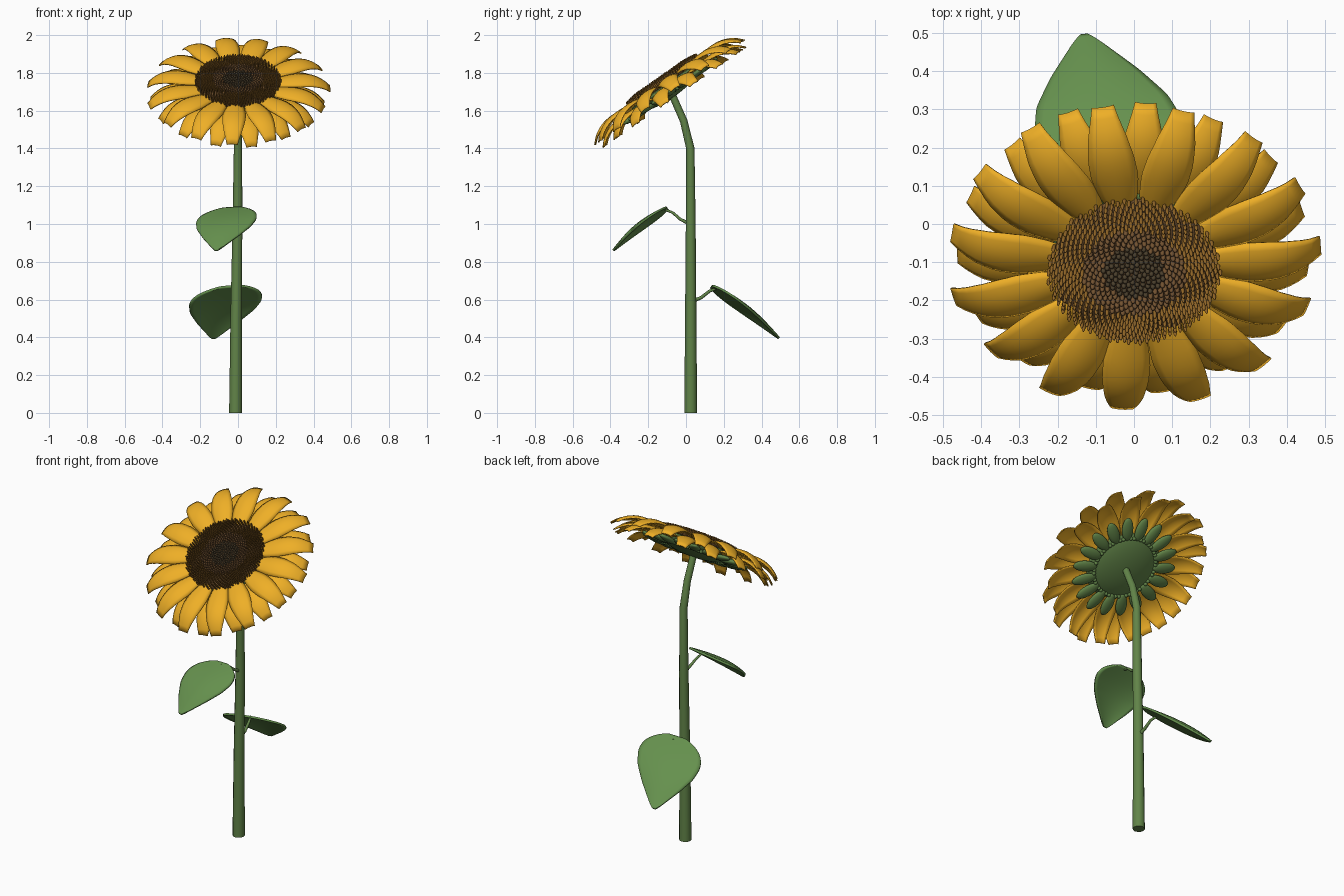
import bpy, bmesh, math, random
from mathutils import Matrix, Vector

if "Cube" in bpy.data.objects:
    bpy.data.objects.remove(bpy.data.objects["Cube"])

random.seed(4)
HEAD = Matrix.Translation((0, -0.113, 1.745)) @ Matrix.Rotation(math.radians(35), 4, 'X')


def material(name, rgb):
    m = bpy.data.materials.new(name)
    m.diffuse_color = (*rgb, 1)
    m.use_nodes = True
    m.node_tree.nodes["Principled BSDF"].inputs["Base Color"].default_value = m.diffuse_color
    return m


YELLOW = material("petal_yellow", (0.86, 0.43, 0.02))
LEAF = material("leaf_green", (0.13, 0.28, 0.075))
STEM = material("stem_green", (0.12, 0.23, 0.065))
DARK = material("seed_dark", (0.07, 0.05, 0.025))
BROWN = material("seed_brown", (0.17, 0.085, 0.03))
GOLD = material("seed_gold", (0.28, 0.13, 0.02))


def finish(bm, name, mat, matrix=Matrix.Identity(4), thick=0, subsurf=0):
    for f in bm.faces:
        f.smooth = True
    me = bpy.data.meshes.new(name)
    bm.to_mesh(me)
    bm.free()
    me.materials.append(mat)
    ob = bpy.data.objects.new(name, me)
    bpy.context.collection.objects.link(ob)
    ob.matrix_world = matrix
    if subsurf:
        ob.modifiers.new("subsurf", 'SUBSURF').levels = subsurf
        ob.modifiers["subsurf"].render_levels = subsurf
    if thick:
        s = ob.modifiers.new("solidify", 'SOLIDIFY')
        s.thickness = thick
        s.offset = 0
    return ob


def sheet(bm, fn, nt, nu):
    """Grid surface from fn(t, u), t in 0..1 along, u in -1..1 across."""
    rows = [[bm.verts.new(fn(i / nt, 2 * j / nu - 1)) for j in range(nu + 1)]
            for i in range(nt + 1)]
    for a, b in zip(rows, rows[1:]):
        for j in range(nu):
            bm.faces.new((a[j], b[j], b[j + 1], a[j + 1]))


def lookup(table, t):
    for (t0, w0), (t1, w1) in zip(table, table[1:]):
        if t <= t1:
            return w0 + (w1 - w0) * (t - t0) / (t1 - t0)
    return table[-1][1]


def tube(name, points, mat):
    cu = bpy.data.curves.new(name, 'CURVE')
    cu.dimensions = '3D'
    cu.bevel_depth = 1
    cu.bevel_resolution = 4
    cu.use_fill_caps = True
    sp = cu.splines.new('POLY')
    sp.points.add(len(points) - 1)
    for p, (x, y, z, r) in zip(sp.points, points):
        p.co = (x, y, z, 1)
        p.radius = r
    cu.materials.append(mat)
    ob = bpy.data.objects.new(name, cu)
    bpy.context.collection.objects.link(ob)


# stem and leaf stalks
tube("stem", [(-0.013, 0.025, 0, 0.034), (-0.01, 0.025, 0.5, 0.03), (-0.003, 0.025, 1.0, 0.026),
              (0, 0.023, 1.4, 0.022), (0, -0.012, 1.545, 0.02), (0, -0.08, 1.70, 0.019)], STEM)
tube("upper_leaf_stalk", [(0, 0.02, 1.0, 0.009), (-0.005, -0.03, 1.025, 0.008),
                          (-0.02, -0.07, 1.06, 0.007), (-0.03, -0.12, 1.08, 0.006)], STEM)
tube("lower_leaf_stalk", [(-0.01, 0.03, 0.59, 0.01), (-0.01, 0.08, 0.61, 0.009),
                          (-0.015, 0.125, 0.645, 0.008), (-0.03, 0.165, 0.66, 0.006)], STEM)

# leaves: rounded base tapering to a point
LEAF_W = [(0, 0.3), (0.06, 0.62), (0.14, 0.85), (0.23, 0.97), (0.33, 1.0), (0.5, 0.89),
          (0.7, 0.6), (0.87, 0.3), (0.95, 0.16), (1, 0.05)]


def leaf(name, base, tip, across, half):
    base, tip, across = Vector(base), Vector(tip), Vector(across).normalized()
    n = (tip - base).cross(across).normalized()
    n = n if n.z > 0 else -n

    def fn(t, u):
        h = 0.027 * math.sin(math.pi * t) - 0.02 * u * u * math.sin(math.pi * t)
        return base.lerp(tip, t) + across * u * half * lookup(LEAF_W, t) + n * h
    bm = bmesh.new()
    sheet(bm, fn, 20, 8)
    finish(bm, name, LEAF, thick=0.012, subsurf=1)


leaf("upper_leaf", (-0.035, -0.1, 1.085), (-0.115, -0.385, 0.86), (0.99, -0.1, 0.06), 0.16)
leaf("lower_leaf", (-0.035, 0.135, 0.67), (-0.13, 0.493, 0.395), (0.99, 0.1, 0.07), 0.193)

# two rings of arched petals with blunt tips curling back
PETAL_W = [(0, 0.45), (0.2, 0.8), (0.4, 1.0), (0.6, 0.98), (0.8, 0.8), (0.9, 0.63), (1, 0.47)]


def petal_ring(name, count, start, r0, r1, z0, half):
    bm = bmesh.new()
    for k in range(count):
        ang = start + 2 * math.pi * k / count + random.uniform(-0.02, 0.02)
        length = r1 - random.uniform(0, 0.012)

        def fn(t, u):
            r = r0 + (length - r0) * t
            z = (z0 + 0.022 * math.sin(math.pi * min(1, t * 0.85)) - 0.062 * t ** 5
                 - 0.016 * u * u * math.sin(math.pi * (0.2 + 0.7 * t)))
            return Matrix.Rotation(ang, 3, 'Z') @ Vector((r, u * half * lookup(PETAL_W, t), z))
        sheet(bm, fn, 14, 6)
    finish(bm, name, YELLOW, HEAD, thick=0.006)


petal_ring("front_petals", 15, math.radians(267), 0.17, 0.49, 0.0, 0.061)
petal_ring("back_petals", 15, math.radians(279), 0.16, 0.465, -0.036, 0.058)

# green cup behind the flower
bm = bmesh.new()
bmesh.ops.create_uvsphere(bm, u_segments=40, v_segments=20, radius=1)
for v in bm.verts:
    v.co = Vector((v.co.x * 0.222, v.co.y * 0.222,
                   -0.012 + v.co.z * (0.075 if v.co.z < 0 else 0.012)))
finish(bm, "flower_cup", STEM, HEAD)


# fleshy sepals and small bumps around the cup
def ball(bm, mat, sub=1):
    bmesh.ops.create_icosphere(bm, subdivisions=sub, radius=1, matrix=mat)


sepals, bumps = bmesh.new(), bmesh.new()
for k in range(18):
    rot = Matrix.Rotation(2 * math.pi * k / 18, 4, 'Z')
    ball(sepals, rot @ Matrix.Translation((0.24, 0, -0.055)) @ Matrix.Rotation(math.radians(-4), 4, 'Y')
         @ Matrix.Diagonal((0.07, 0.033, 0.016, 1)), 3)
    for off in (0.12, 0.23):
        ball(bumps, rot @ Matrix.Rotation(off, 4, 'Z') @ Matrix.Translation((0.182, 0, -0.06))
             @ Matrix.Scale(0.011, 4), 2)
finish(sepals, "sepals", STEM, HEAD)
finish(bumps, "cup_bumps", STEM, HEAD)

# seed disc with a spiral of seeds, pointed towards the rim
bm = bmesh.new()
bmesh.ops.create_uvsphere(bm, u_segments=40, v_segments=16, radius=1,
                          matrix=Matrix.Diagonal((0.218, 0.218, 0.022, 1)))
finish(bm, "seed_disc", BROWN, HEAD)

rings = {"inner_seeds": (bmesh.new(), DARK), "middle_seeds": (bmesh.new(), BROWN),
         "outer_seeds": (bmesh.new(), GOLD)}
N = 850
for i in range(N):
    r = 0.226 * math.sqrt((i + 0.5) / N)
    rot = Matrix.Rotation(i * math.pi * (3 - math.sqrt(5)), 4, 'Z')
    z = 0.022 * math.sqrt(max(0, 1 - (r / 0.228) ** 2))
    if r < 0.08:
        key, size = "inner_seeds", (0.0066, 0.0066, 0.009)
    elif r < 0.135:
        key, size = "middle_seeds", (0.0066, 0.0066, 0.013)
    else:
        key, size = "outer_seeds", (0.005, 0.005, 0.02)
    ball(rings[key][0], rot @ Matrix.Translation((r, 0, z + size[2] * 0.5))
         @ Matrix.Rotation(r * 0.5, 4, 'Y') @ Matrix.Diagonal((*size, 1)), 2)
for key, (b, m) in rings.items():
    finish(b, key, m, HEAD)
